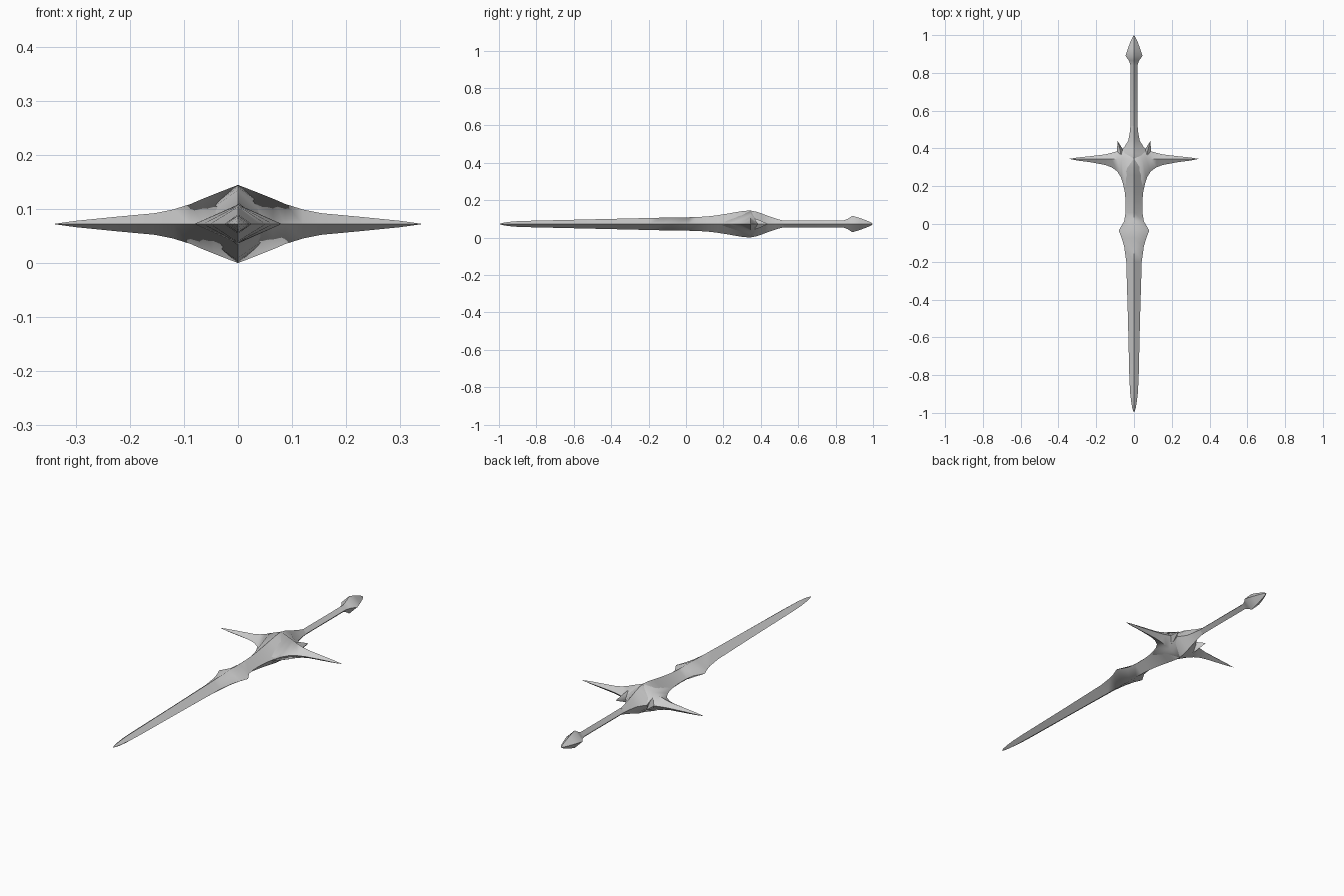
import bpy, bmesh

if "Cube" in bpy.data.objects:
    bpy.data.objects.remove(bpy.data.objects["Cube"])

ZC = 0.0725  # mid-plane height of the sword


def loft(name, sections):
    """Skin a list of 4-point rings; rings given as 1 point close to a tip."""
    bm = bmesh.new()
    rings = [[bm.verts.new(p) for p in s] for s in sections]
    for a, b in zip(rings, rings[1:]):
        for i in range(4):
            j = (i + 1) % 4
            if len(a) == 1:
                bm.faces.new((a[0], b[i], b[j]))
            elif len(b) == 1:
                bm.faces.new((a[i], a[j], b[0]))
            else:
                bm.faces.new((a[i], a[j], b[j], b[i]))
    for r in (rings[0], rings[-1]):
        if len(r) == 4:
            bm.faces.new(r)
    bmesh.ops.recalc_face_normals(bm, faces=bm.faces)
    me = bpy.data.meshes.new(name)
    bm.to_mesh(me)
    bm.free()
    for p in me.polygons:
        p.use_smooth = True
    ob = bpy.data.objects.new(name, me)
    bpy.context.collection.objects.link(ob)
    bpy.ops.object.select_all(action='DESELECT')
    ob.select_set(True)
    bpy.context.view_layer.objects.active = ob
    bpy.ops.object.shade_smooth_by_angle(angle=1.2)
    return ob


def ring_y(y, w, h, cx=0.0):
    """Diamond section across the sword's length."""
    if w == 0:
        return [(cx, y, ZC)]
    return [(cx + w, y, ZC), (cx, y, ZC + h), (cx - w, y, ZC), (cx, y, ZC - h)]


def ring_x(x, y0, y1, h, ym=0.345):
    """Diamond section across the crossguard, ridge at ym."""
    if h == 0:
        return [(x, ym, ZC)]
    return [(x, y0, ZC), (x, ym, ZC + h), (x, y1, ZC), (x, ym, ZC - h)]


# Blade with flared collar, running up into the guard body
blade = [(-1, 0, 0), (-0.975, 0.009, 0.007), (-0.94, 0.015, 0.012),
         (-0.89, 0.021, 0.016), (-0.8, 0.025, 0.018), (-0.5, 0.032, 0.025),
         (-0.2, 0.041, 0.032), (-0.12, 0.052, 0.034), (-0.075, 0.065, 0.035),
         (-0.035, 0.081, 0.036), (0.015, 0.052, 0.036), (0.06, 0.045, 0.037),
         (0.12, 0.044, 0.041), (0.17, 0.049, 0.047), (0.22, 0.06, 0.055),
         (0.26, 0.074, 0.062), (0.3, 0.095, 0.0685), (0.34, 0.1, 0.0725),
         (0.375, 0.082, 0.066), (0.405, 0.053, 0.056), (0.44, 0.031, 0.043),
         (0.48, 0.023, 0.029), (0.52, 0.019, 0.018)]
loft("blade", [ring_y(*s) for s in blade])

# Grip and pointed pommel
grip = [(0.5, 0.019, 0.018), (0.84, 0.018, 0.018), (0.865, 0.027, 0.028),
        (0.89, 0.045, 0.044), (0.93, 0.032, 0.032), (0.97, 0.017, 0.017),
        (0.99, 0.007, 0.007), (1, 0, 0)]
loft("grip_and_pommel", [ring_y(*s) for s in grip])

# Crossguard spike, mirrored from a half profile
half = [(0.343, 0, 0, 0), (0.3, 0.336, 0.352, 0.006), (0.23, 0.327, 0.359, 0.013),
        (0.155, 0.313, 0.368, 0.02), (0.12, 0.301, 0.376, 0.027),
        (0.088, 0.278, 0.386, 0.037), (0.065, 0.24, 0.396, 0.047),
        (0.045, 0.17, 0.405, 0.055)]
guard = half + [(0, 0.13, 0.42, 0.0725)] + [(-s[0],) + s[1:] for s in reversed(half)]
loft("crossguard", [ring_x(*s) for s in guard])

# Small horns behind the guard
for side, label in ((1, "right"), (-1, "left")):
    loft("horn_" + label, [ring_y(0.335, 0.028, 0.036, side * 0.065),
                           ring_y(0.39, 0.017, 0.022, side * 0.073),
                           ring_y(0.44, 0, 0, side * 0.087)])
